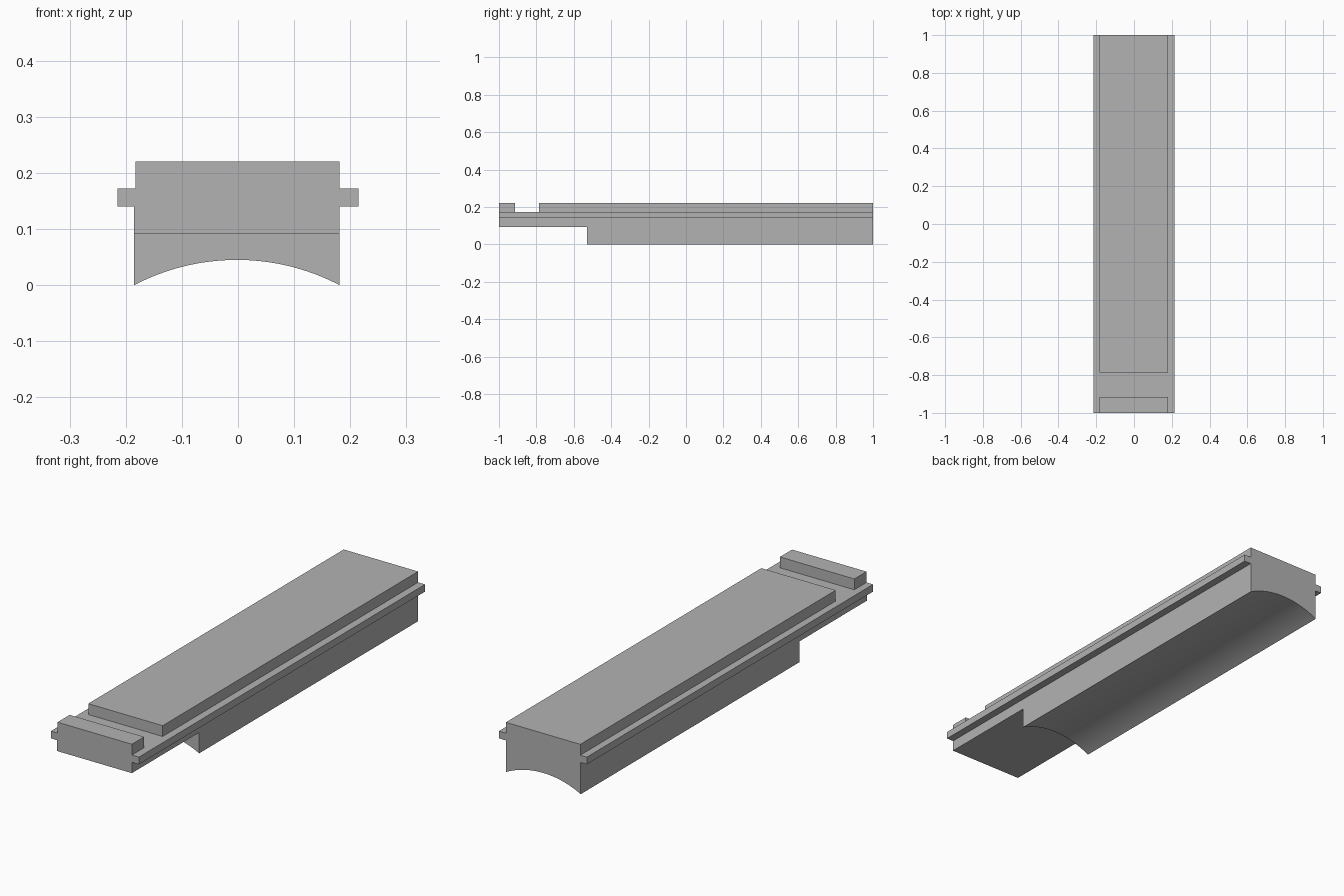
import bpy
import bmesh
import math

cube = bpy.data.objects.get("Cube")
if cube:
    bpy.data.objects.remove(cube, do_unlink=True)

grey = bpy.data.materials.new("mid_grey")
grey.use_nodes = True
colour = (0.45, 0.45, 0.45, 1)
grey.diffuse_color = colour
grey.node_tree.nodes["Principled BSDF"].inputs["Base Color"].default_value = colour

LEFT, RIGHT = -0.185, 0.181        # body sides
FLANGE = 0.215                     # flange half width
FLANGE_LOW, FLANGE_HIGH, TOP = 0.14, 0.172, 0.22
ARCH = 0.045                       # height of the hollow underside


def extrude(name, profile, y0, y1):
    """Extrude an x-z profile from y0 to y1."""
    bm = bmesh.new()
    face = bm.faces.new([bm.verts.new((x, y0, z)) for x, z in profile])
    result = bmesh.ops.extrude_face_region(bm, geom=[face])
    moved = [v for v in result["geom"] if isinstance(v, bmesh.types.BMVert)]
    bmesh.ops.translate(bm, verts=moved, vec=(0, y1 - y0, 0))
    bmesh.ops.recalc_face_normals(bm, faces=bm.faces)
    mesh = bpy.data.meshes.new(name)
    bm.to_mesh(mesh)
    bm.free()
    mesh.materials.append(grey)
    obj = bpy.data.objects.new(name, mesh)
    bpy.context.collection.objects.link(obj)
    return obj


def cut(target, name, y0, y1, z0, z1):
    """Remove a full-width block from the target."""
    w = 0.3
    cutter = extrude(name, [(-w, z0), (w, z0), (w, z1), (-w, z1)], y0, y1)
    cutter.hide_render = True
    mod = target.modifiers.new(name, "BOOLEAN")
    mod.operation = "DIFFERENCE"
    mod.solver = "EXACT"
    mod.object = cutter
    bpy.context.view_layer.objects.active = target
    bpy.ops.object.modifier_apply(modifier=name)
    bpy.data.objects.remove(cutter, do_unlink=True)


# Circular arch along the underside, left to right
half = (RIGHT - LEFT) / 2
mid = (RIGHT + LEFT) / 2
radius = (half ** 2 + ARCH ** 2) / (2 * ARCH)
sweep = math.asin(half / radius)
steps = 32
arch = []
for i in range(steps + 1):
    a = sweep * (2 * i / steps - 1)
    arch.append((mid + radius * math.sin(a), ARCH - radius * (1 - math.cos(a))))

# Body section with side flanges and a raised top
profile = arch + [
    (RIGHT, FLANGE_LOW), (FLANGE, FLANGE_LOW),
    (FLANGE, FLANGE_HIGH), (RIGHT, FLANGE_HIGH),
    (RIGHT, TOP), (LEFT + 0.002, TOP),
    (LEFT + 0.002, FLANGE_HIGH), (-FLANGE, FLANGE_HIGH),
    (-FLANGE, FLANGE_LOW), (LEFT, FLANGE_LOW),
]
body = extrude("slide_body", profile, -1, 1)

# Cross slot in the top and stepped underside at the front
cut(body, "top_slot", -0.915, -0.785, FLANGE_HIGH, 0.4)
cut(body, "front_step", -1.2, -0.53, -0.2, 0.092)

# Smooth arch, crisp edges elsewhere
bpy.ops.object.select_all(action="DESELECT")
body.select_set(True)
bpy.context.view_layer.objects.active = body
bpy.ops.object.shade_smooth_by_angle(angle=math.radians(20))
